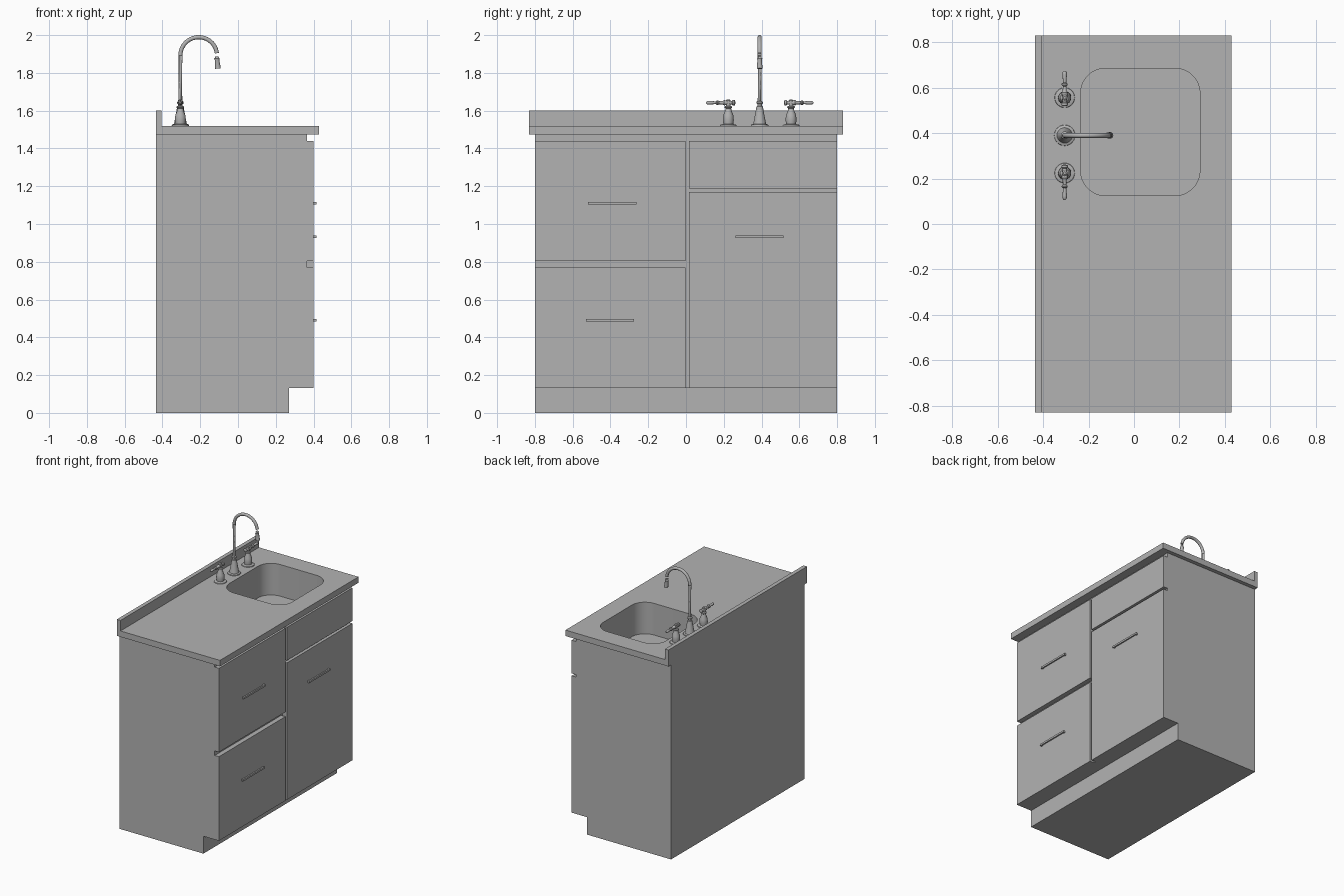
import bpy, bmesh, math
from mathutils import Vector, Matrix

if "Cube" in bpy.data.objects:
    bpy.data.objects.remove(bpy.data.objects["Cube"])

grey = bpy.data.materials.new("plain_grey")
grey.diffuse_color = (0.45, 0.45, 0.45, 1)
grey.use_nodes = True
grey.node_tree.nodes["Principled BSDF"].inputs["Base Color"].default_value = grey.diffuse_color


def make(name, bm, smooth=False):
    bmesh.ops.recalc_face_normals(bm, faces=bm.faces)
    me = bpy.data.meshes.new(name)
    bm.to_mesh(me)
    bm.free()
    ob = bpy.data.objects.new(name, me)
    bpy.context.collection.objects.link(ob)
    me.materials.append(grey)
    if smooth:
        bpy.ops.object.select_all(action='DESELECT')
        ob.select_set(True)
        bpy.context.view_layer.objects.active = ob
        bpy.ops.object.shade_smooth_by_angle(angle=math.radians(35))
    return ob


def add_box(bm, x0, x1, y0, y1, z0, z1):
    mat = (Matrix.Translation(((x0 + x1) / 2, (y0 + y1) / 2, (z0 + z1) / 2))
           @ Matrix.Diagonal((x1 - x0, y1 - y0, z1 - z0, 1)))
    bmesh.ops.create_cube(bm, size=1, matrix=mat)


def prism(name, points, offset):
    bm = bmesh.new()
    f = bm.faces.new([bm.verts.new(p) for p in points])
    r = bmesh.ops.extrude_face_region(bm, geom=[f])
    bmesh.ops.translate(bm, vec=offset,
                        verts=[v for v in r["geom"] if isinstance(v, bmesh.types.BMVert)])
    return make(name, bm)


def cut(ob, cutter):
    m = ob.modifiers.new("cut", 'BOOLEAN')
    m.operation, m.solver, m.object = 'DIFFERENCE', 'EXACT', cutter
    bpy.context.view_layer.objects.active = ob
    bpy.ops.object.modifier_apply(modifier=m.name)


def tube(bm, path, radii, n=20):
    """Sweep a circle along a path lying in one vertical plane."""
    path = [Vector(p) for p in path]
    rings = []
    for i, p in enumerate(path):
        t = (path[min(i + 1, len(path) - 1)] - path[max(i - 1, 0)]).normalized()
        side = Vector((1, 0, 0)) if abs(t.x) < 1e-6 else Vector((0, 1, 0))
        up = t.cross(side)
        rings.append([bm.verts.new(p + radii[i] * (math.cos(a) * side + math.sin(a) * up))
                      for a in (2 * math.pi * k / n for k in range(n))])
    for a, b in zip(rings, rings[1:]):
        for k in range(n):
            bm.faces.new((a[k], a[(k + 1) % n], b[(k + 1) % n], b[k]))
    bm.faces.new(rings[0])
    bm.faces.new(rings[-1])


# Cabinet body with toe kick
body = prism("cabinet_body", [(x, -0.8, z) for x, z in
             [(-0.435, 0), (0.27, 0), (0.27, 0.132), (0.4, 0.132), (0.4, 1.475), (-0.435, 1.475)]],
             (0, 1.6, 0))

# Finger grooves between drawers and doors
for y0, y1, z0, z1 in [(-0.9, 0.9, 1.44, 1.5), (-0.9, 0.005, 0.77, 0.805),
                       (0.005, 0.9, 1.17, 1.188), (-0.003, 0.015, 0.1, 1.49)]:
    bm = bmesh.new()
    add_box(bm, 0.365, 0.5, y0, y1, z0, z1)
    groove = make("groove_cutter", bm)
    cut(body, groove)
    bpy.data.objects.remove(groove)

# Countertop with backsplash
counter = prism("countertop", [(x, -0.83, z) for x, z in
                [(-0.435, 1.475), (0.43, 1.475), (0.43, 1.52), (-0.405, 1.52),
                 (-0.405, 1.6), (-0.435, 1.6)]], (0, 1.66, 0))

# Rounded sink bowl sunk through counter and body
R, FLOOR = 0.11, 1.28
outline = []
for cx, cy, start in [(0.29 - R, 0.685 - R, 0), (-0.235 + R, 0.685 - R, 90),
                      (-0.235 + R, 0.125 + R, 180), (0.29 - R, 0.125 + R, 270)]:
    for k in range(13):
        a = math.radians(start + 7.5 * k)
        outline.append((cx + R * math.cos(a), cy + R * math.sin(a), FLOOR))
bowl = prism("bowl_cutter", outline, (0, 0, 0.4))
for ob in (body, counter):
    cut(ob, bowl)
    bpy.ops.object.select_all(action='DESELECT')
    ob.select_set(True)
    bpy.ops.object.shade_smooth_by_angle(angle=math.radians(30))
bpy.data.objects.remove(bowl)

# Drain plate
bm = bmesh.new()
tube(bm, [(0, 0.395, FLOOR - 0.002), (0, 0.395, FLOOR + 0.003)], [0.053, 0.053], 32)
make("sink_drain", bm, True)

# Bar pulls on two posts
for name, y0, y1, z in [("upper_drawer_pull", -0.52, -0.262, 1.11),
                        ("lower_drawer_pull", -0.53, -0.275, 0.49),
                        ("door_pull", 0.262, 0.515, 0.933)]:
    bm = bmesh.new()
    add_box(bm, 0.405, 0.415, y0, y1, z - 0.007, z + 0.007)
    for y in (y0, y1 - 0.014):
        add_box(bm, 0.398, 0.406, y, y + 0.014, z - 0.007, z + 0.007)
    make(name, bm)

# Gooseneck faucet: flared base, collar, arched pipe and spray tip
FX, FY = -0.305, 0.39
bm = bmesh.new()
base = [(1.515, 0.047), (1.526, 0.045), (1.53, 0.034), (1.56, 0.028), (1.61, 0.019),
        (1.622, 0.017), (1.626, 0.012), (1.634, 0.012), (1.638, 0.017), (1.646, 0.017),
        (1.652, 0.011)]
tube(bm, [(FX, FY, z) for z, r in base], [r for z, r in base], 24)
arc = [(FX, FY, 1.64)]
for k in range(25):
    a = math.radians(180 - 7.2 * k)
    arc.append((FX + 0.097 + 0.097 * math.cos(a), FY, 1.892 + 0.097 * math.sin(a)))
tube(bm, arc, [0.011] * len(arc))
tip = [(-0.112, FY, 1.888), (-0.112, FY, 1.876), (-0.111, FY, 1.868), (-0.106, FY, 1.823)]
tube(bm, tip, [0.011, 0.014, 0.012, 0.015])
make("faucet", bm, True)

# Lever taps mirrored either side of the faucet
stem = [(1.515, 0.046), (1.525, 0.043), (1.529, 0.026), (1.55, 0.029), (1.575, 0.027),
        (1.6, 0.017), (1.612, 0.015), (1.616, 0.02), (1.622, 0.02), (1.626, 0.012),
        (1.655, 0.012), (1.66, 0.006)]
lever = [(-0.037, 0.006), (-0.034, 0.014), (-0.024, 0.014), (-0.02, 0.01), (0.01, 0.012),
         (0.022, 0.014), (0.03, 0.009), (0.05, 0.008), (0.056, 0.013), (0.062, 0.013),
         (0.066, 0.007), (0.1, 0.01), (0.112, 0.009), (0.118, 0.004)]
for name, s in (("left_tap", -1), ("right_tap", 1)):
    y = FY + s * 0.166
    bm = bmesh.new()
    tube(bm, [(FX, y, z) for z, r in stem], [r for z, r in stem], 24)
    tube(bm, [(FX, y + s * d, 1.642) for d, r in lever], [r for d, r in lever], 16)
    make(name, bm, True)
